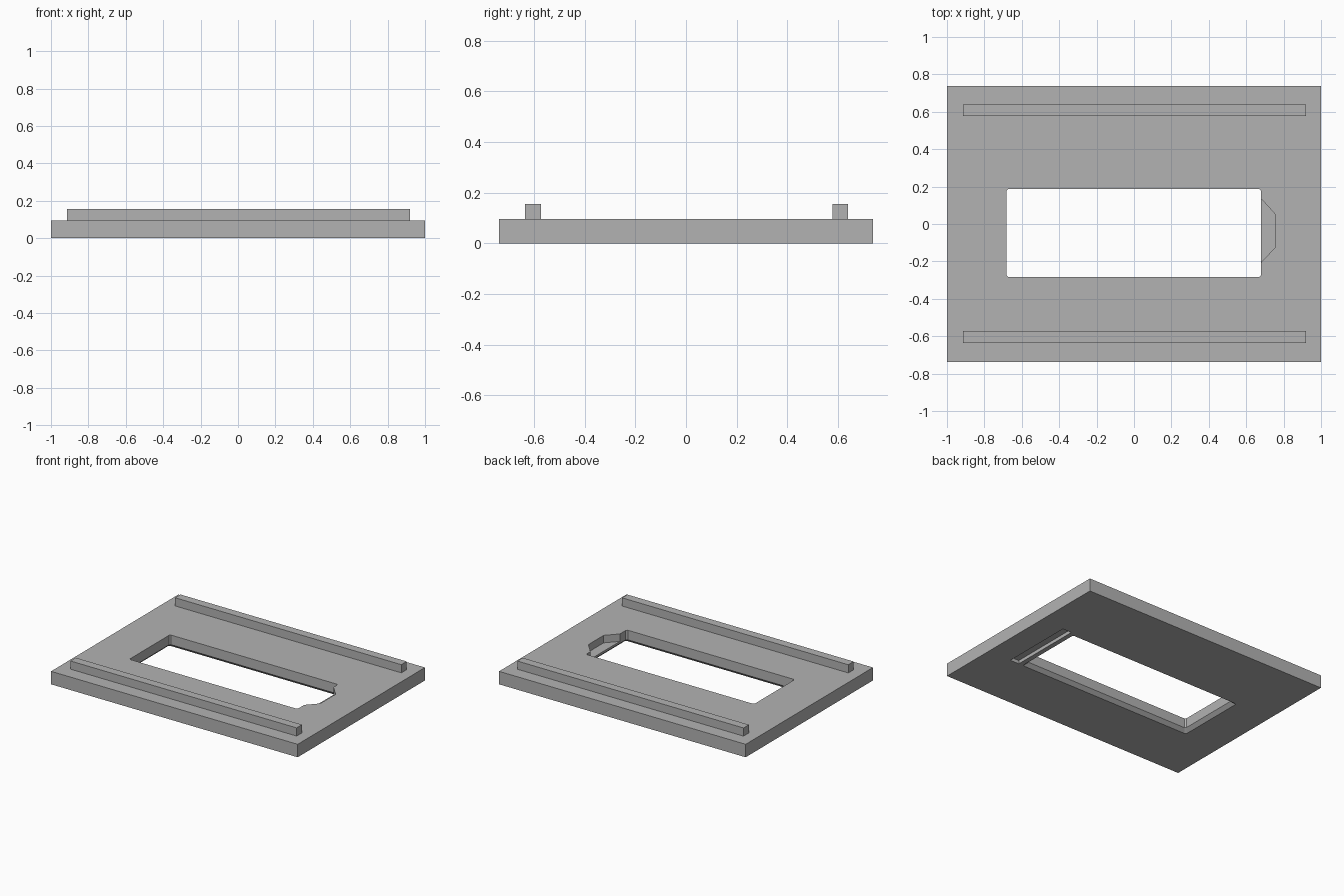
import bpy
import bmesh

if "Cube" in bpy.data.objects:
    bpy.data.objects.remove(bpy.data.objects["Cube"], do_unlink=True)

grey = bpy.data.materials.new("plain grey")
grey.use_nodes = True
grey.diffuse_color = (0.45, 0.45, 0.45, 1)
grey.node_tree.nodes["Principled BSDF"].inputs["Base Color"].default_value = (0.45, 0.45, 0.45, 1)


def loft(name, low, high, z0, z1):
    """Solid between two outlines with equal point counts."""
    bm = bmesh.new()
    a = [bm.verts.new((x, y, z0)) for x, y in low]
    b = [bm.verts.new((x, y, z1)) for x, y in high]
    bm.faces.new(a[::-1])
    bm.faces.new(b)
    n = len(a)
    for i in range(n):
        j = (i + 1) % n
        bm.faces.new((a[i], a[j], b[j], b[i]))
    bmesh.ops.recalc_face_normals(bm, faces=bm.faces)
    mesh = bpy.data.meshes.new(name)
    bm.to_mesh(mesh)
    bm.free()
    mesh.materials.append(grey)
    ob = bpy.data.objects.new(name, mesh)
    bpy.context.collection.objects.link(ob)
    return ob


def rect(x0, x1, y0, y1, c=0.0):
    """Rectangle outline, with clipped corners when c is set."""
    if not c:
        return [(x0, y0), (x1, y0), (x1, y1), (x0, y1)]
    return [(x0 + c, y0), (x1 - c, y0), (x1, y0 + c), (x1, y1 - c),
            (x1 - c, y1), (x0 + c, y1), (x0, y1 - c), (x0, y0 + c)]


def box(name, x0, x1, y0, y1, z0, z1):
    r = rect(x0, x1, y0, y1)
    return loft(name, r, r, z0, z1)


def cut(target, cutter):
    cutter.hide_render = True
    mod = target.modifiers.new("cut", "BOOLEAN")
    mod.operation = "DIFFERENCE"
    mod.solver = "EXACT"
    mod.object = cutter
    bpy.context.view_layer.objects.active = target
    bpy.ops.object.modifier_apply(modifier=mod.name)
    bpy.data.objects.remove(cutter, do_unlink=True)


TOP = 0.095
plate = box("base_plate", -1, 1, -0.737, 0.737, 0, TOP)

# Window through the plate
hole = rect(-0.683, 0.68, -0.283, 0.187, 0.01)
cut(plate, loft("window_cutter", hole, hole, -0.1, 0.2))

# Sloped relief around the window on the underside
wide = rect(-0.733, 0.73, -0.333, 0.237, 0.01)
cut(plate, loft("relief_cutter", wide, hole, -0.025, 0.025))

# Finger notch at the +x end of the window
notch = [(0.6, -0.205), (0.68, -0.205), (0.755, -0.125),
         (0.755, 0.052), (0.68, 0.135), (0.6, 0.135)]
cut(plate, loft("notch_cutter", notch, notch, 0.04, 0.2))

# Shallow groove below the notch
cut(plate, box("groove_cutter", 0.74, 0.812, -0.307, 0.235, -0.05, 0.025))

# Long rails on the top face
for name, y in (("front_rail", -0.604), ("back_rail", 0.609)):
    box(name, -0.915, 0.92, y - 0.031, y + 0.031, TOP, 0.155)
